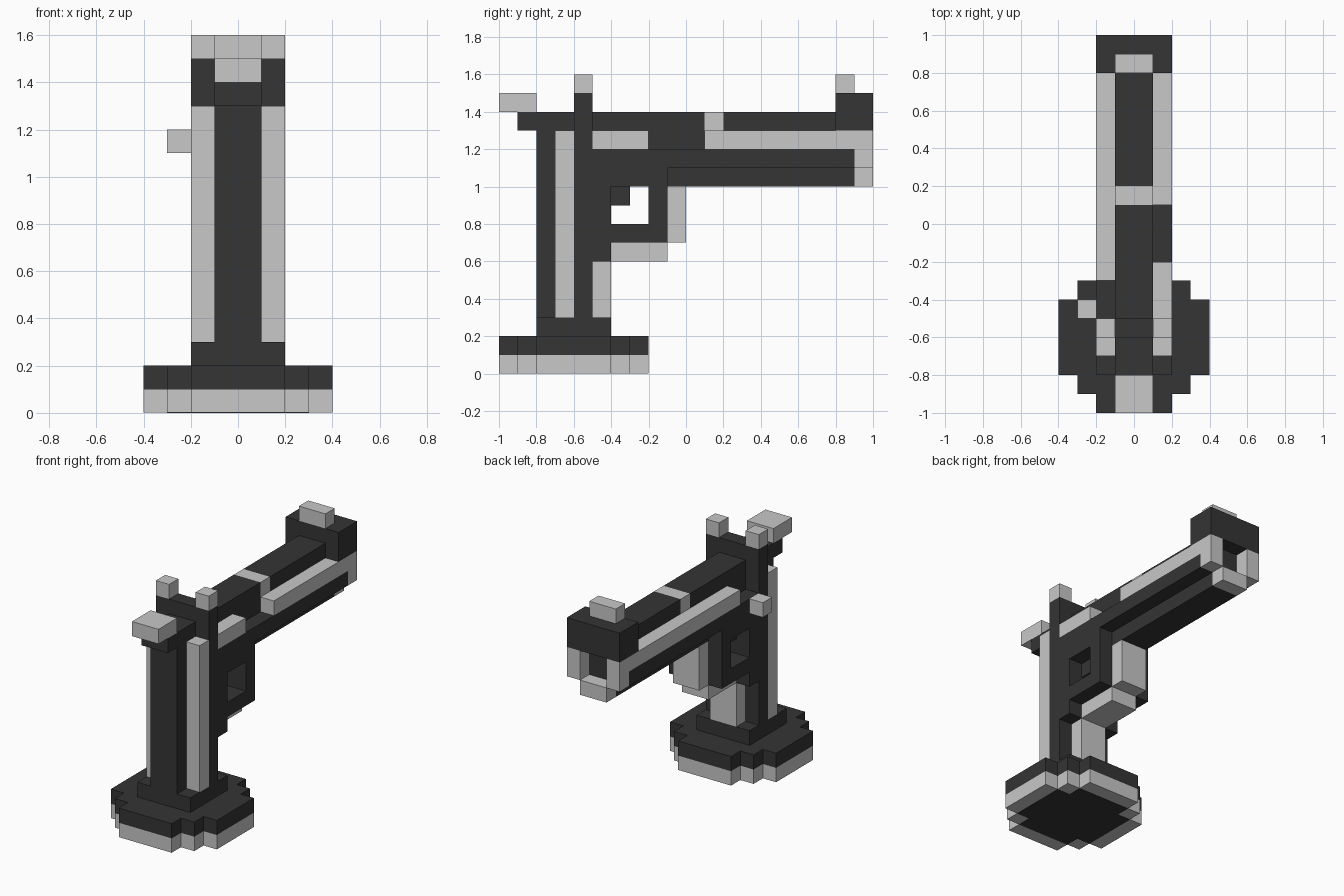
import bpy, bmesh

if "Cube" in bpy.data.objects:
    bpy.data.objects.remove(bpy.data.objects["Cube"])


def material(name, v):
    m = bpy.data.materials.new(name)
    m.diffuse_color = (v, v, v, 1)
    m.use_nodes = True
    m.node_tree.nodes["Principled BSDF"].inputs["Base Color"].default_value = m.diffuse_color
    return m


DARK = material("charcoal", 0.035)
LIGHT = material("light grey", 0.58)


def finish(name, bm, mat):
    bmesh.ops.recalc_face_normals(bm, faces=bm.faces)
    me = bpy.data.meshes.new(name)
    bm.to_mesh(me)
    bm.free()
    me.materials.append(mat)
    ob = bpy.data.objects.new(name, me)
    bpy.context.collection.objects.link(ob)
    return ob


def box(name, mat, x0, x1, y0, y1, z0, z1, mirror=False):
    """Axis-aligned block; mirror adds a copy across x = 0."""
    bm = bmesh.new()
    bmesh.ops.create_cube(bm, size=1)
    for v in bm.verts:
        v.co = (x1 if v.co.x > 0 else x0, y1 if v.co.y > 0 else y0, z1 if v.co.z > 0 else z0)
    ob = finish(name, bm, mat)
    if mirror:
        ob.modifiers.new("Mirror", 'MIRROR').use_mirror_merge = False
    return ob


def extrude(name, mat, outline, offset):
    """Prism from a flat outline moved along an offset."""
    bm = bmesh.new()
    face = bm.faces.new([bm.verts.new(p) for p in outline])
    out = bmesh.ops.extrude_face_region(bm, geom=[face], use_keep_orig=True)
    verts = [g for g in out["geom"] if isinstance(g, bmesh.types.BMVert)]
    bmesh.ops.translate(bm, verts=verts, vec=offset)
    return finish(name, bm, mat)


def stepped_plate(name, mat, corners, z0, z1):
    """Stepped disc from quarter corners, centred on y = -0.6."""
    quarter = []
    for i, (x, y) in enumerate(corners):
        quarter.append((x, y))
        if i + 1 < len(corners):
            quarter.append((x, corners[i + 1][1]))
    back = quarter[::-1]
    pts = (quarter + [(x, -y) for x, y in back]
           + [(-x, -y) for x, y in quarter] + [(-x, y) for x, y in back])
    extrude(name, mat, [(x, y - 0.6, z0) for x, y in pts], (0, 0, z1 - z0))


# Stepped round stand, with a dark inlay underneath
outer = [(0.2, 0.4), (0.3, 0.3), (0.4, 0.2)]
stepped_plate("stand_inlay", DARK, [(0.2, 0.3), (0.3, 0.2)], 0, 0.004)
stepped_plate("stand_rim", LIGHT, outer, 0.002, 0.1)
stepped_plate("stand_top", DARK, outer, 0.1, 0.2)
box("grip_foot", DARK, -0.2, 0.2, -0.8, -0.4, 0.2, 0.3)

# Grip column
box("grip_core", DARK, -0.1, 0.1, -0.8, -0.6, 0.3, 1.3)
box("grip_side_strip", LIGHT, 0.1, 0.2, -0.7, -0.6, 0.3, 1.3, True)
box("grip_frame", DARK, -0.2, 0.2, -0.6, -0.5, 0.3, 1.5)
box("grip_inner_strip", LIGHT, -0.1, 0.1, -0.5, -0.4, 0.3, 0.6)

# Trigger guard with an open window
guard = [(-0.5, 0.6), (-0.4, 0.6), (-0.4, 0.7), (-0.1, 0.7), (-0.1, 1.0),
         (-0.2, 1.0), (-0.2, 0.8), (-0.4, 0.8), (-0.4, 1.0), (-0.5, 1.0)]
extrude("trigger_guard", DARK, [(-0.2, y, z) for y, z in guard], (0.4, 0, 0))
box("trigger", DARK, -0.1, 0.1, -0.4, -0.3, 0.9, 1.0)
box("guard_lower_trim", LIGHT, -0.1, 0.1, -0.4, -0.1, 0.6, 0.7)
box("guard_end_trim", LIGHT, -0.1, 0.1, -0.1, 0.0, 0.7, 1.0)

# Long lower frame
receiver = [(-0.5, 1.0), (-0.1, 1.0), (-0.1, 1.1), (0.9, 1.1), (0.9, 1.2), (-0.5, 1.2)]
extrude("lower_frame", DARK, [(-0.2, y, z) for y, z in receiver], (0.4, 0, 0))
box("underbarrel", DARK, -0.1, 0.1, -0.1, 0.9, 1.0, 1.1)

# Slide and its side rails (gap in the right rail is the port)
box("slide_core", DARK, -0.1, 0.1, -0.5, 0.9, 1.2, 1.3)
box("slide_top_rear", DARK, -0.1, 0.1, -0.9, 0.1, 1.3, 1.4)
box("slide_band", LIGHT, -0.1, 0.1, 0.1, 0.2, 1.3, 1.4)
box("slide_top_front", DARK, -0.1, 0.1, 0.2, 0.8, 1.3, 1.4)
box("right_rail_rear", LIGHT, 0.1, 0.2, -0.5, -0.2, 1.2, 1.3)
box("right_rail_front", LIGHT, 0.1, 0.2, 0.1, 0.9, 1.2, 1.3)
box("left_rail", LIGHT, -0.2, -0.1, -0.3, 0.9, 1.2, 1.3)

# Muzzle with open bore
box("muzzle_cheek", LIGHT, 0.1, 0.2, 0.9, 1.0, 1.1, 1.3, True)
box("muzzle_chin", LIGHT, -0.1, 0.1, 0.9, 1.0, 1.0, 1.1)
box("muzzle_block", DARK, -0.2, 0.2, 0.8, 1.0, 1.3, 1.5)

# Sights, hammer and side catch
box("front_sight", LIGHT, -0.1, 0.1, 0.8, 0.9, 1.5, 1.6)
box("rear_sight_post", LIGHT, 0.1, 0.2, -0.6, -0.5, 1.5, 1.6, True)
box("hammer", LIGHT, -0.1, 0.1, -1.0, -0.8, 1.4, 1.5)
box("side_catch", LIGHT, -0.3, -0.2, -0.5, -0.4, 1.1, 1.2)
